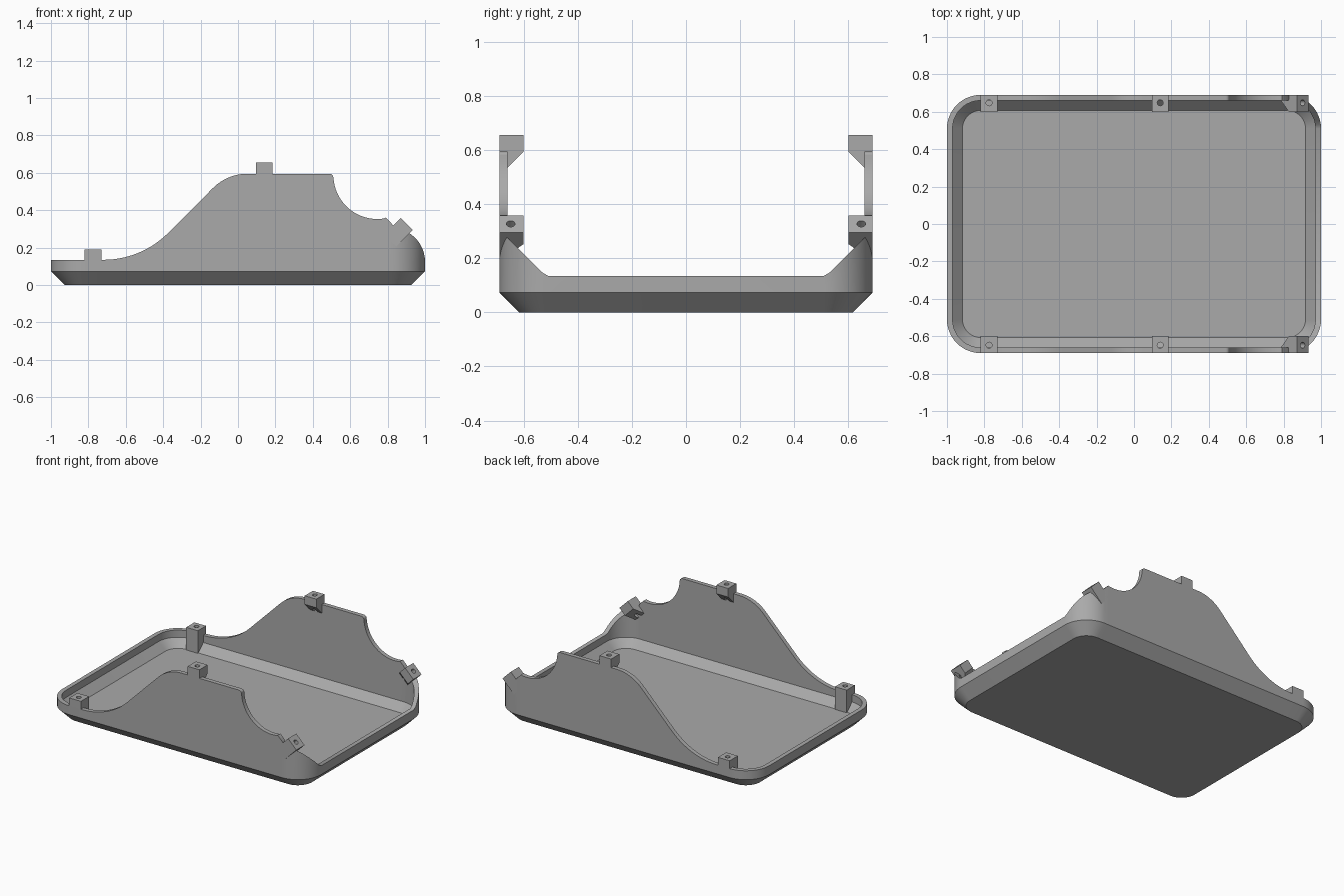
import bpy, bmesh, math
from mathutils import Matrix, Vector

if "Cube" in bpy.data.objects:
    bpy.data.objects.remove(bpy.data.objects["Cube"])

HX, HY, R = 1.0, 0.69, 0.18      # half length, half width, corner radius
RIM, WALL, CHAMFER = 0.135, 0.03, 0.073

grey = bpy.data.materials.new("plain grey")
grey.diffuse_color = (0.4, 0.4, 0.4, 1)
grey.use_nodes = True
grey.node_tree.nodes["Principled BSDF"].inputs["Base Color"].default_value = grey.diffuse_color


def arc(cx, cz, r, a0, a1, n):
    return [(cx + r * math.cos(math.radians(a0 + (a1 - a0) * i / n)),
             cz + r * math.sin(math.radians(a0 + (a1 - a0) * i / n))) for i in range(n + 1)]


def new_object(name, bm):
    bmesh.ops.recalc_face_normals(bm, faces=bm.faces)
    mesh = bpy.data.meshes.new(name)
    bm.to_mesh(mesh)
    bm.free()
    mesh.materials.append(grey)
    ob = bpy.data.objects.new(name, mesh)
    bpy.context.collection.objects.link(ob)
    return ob


def smooth(ob):
    bpy.ops.object.select_all(action='DESELECT')
    ob.select_set(True)
    bpy.context.view_layer.objects.active = ob
    bpy.ops.object.shade_smooth_by_angle(angle=math.radians(30))


# Side wall top edge: low rim, S-curve, flat crest, scooped cut-out, notch
top_edge = [(-0.82, RIM)]
top_edge += arc(-0.72, RIM + 0.49, 0.49, -90, -45, 14)
top_edge += arc(0.05, 0.595 - 0.26, 0.26, 135, 90, 12)
top_edge += arc(0.49, 0.575, 0.02, 90, 0, 4)
top_edge += arc(0.745, 0.588, 0.235, 181, 279, 22)
top_edge += [(0.79, 0.36), (0.82, 0.33)]


def ring(inset, z=None):
    """Rounded rectangle loop; z=None follows the wall's top edge."""
    pts = []
    r, cx, cy = R - inset, HX - R, HY - R

    def corner(sx, sy, a0):
        for i in range(1, 12):
            a = math.radians(a0 + 90 * i / 12)
            x, y = sx * cx + r * math.cos(a), sy * cy + r * math.sin(a)
            h = RIM
            if sx > 0:  # sloped shoulder down to the low end rim
                h = min(0.30, RIM + max(0, abs(y) - 0.52))
            pts.append((x, y, h))

    pts += [(x, -cy - r, h) for x, h in top_edge]
    corner(1, -1, -90)
    pts += [(cx + r, -cy, RIM), (cx + r, cy, RIM)]
    corner(1, 1, 0)
    pts += [(x, cy + r, h) for x, h in reversed(top_edge)]
    corner(-1, 1, 90)
    pts += [(-cx - r, cy, RIM), (-cx - r, -cy, RIM)]
    corner(-1, -1, 180)
    return [(x, y, h if z is None else z) for x, y, h in pts]


# Tray shell: chamfered base, outer wall, rim, inner wall, floor
bm = bmesh.new()
loops = [[bm.verts.new(p) for p in ring(i, z)] for i, z in (
    (CHAMFER, 0), (0, CHAMFER), (0, None), (WALL, None), (WALL, 0.085), (0.083, 0.032))]
n = len(loops[0])
for a, b in zip(loops, loops[1:]):
    for i in range(n):
        j = (i + 1) % n
        bm.faces.new((a[i], a[j], b[j], b[i]))
bm.faces.new(loops[0])
bm.faces.new(loops[-1])
smooth(new_object("tray_shell", bm))


def tab(name, x, z, tilt, side, post=False):
    """Screw tab with an undercut inner face and a screw hole."""
    if post:
        prof = [(0.69, 0), (0.60, 0), (0.60, -0.16), (0.675, -0.10), (0.69, -0.10)]
    else:
        prof = [(0.69, 0), (0.60, 0), (0.60, -0.06), (0.665, -0.125), (0.69, -0.125)]
    place = Matrix.Translation((x, 0, z)) @ Matrix.Rotation(math.radians(tilt), 4, 'Y')
    bm = bmesh.new()
    ends = [[bm.verts.new(place @ Vector((dx, side * y, h))) for y, h in prof]
            for dx in (-0.045, 0.045)]
    for e in ends:
        bm.faces.new(e)
    for i in range(5):
        j = (i + 1) % 5
        bm.faces.new((ends[0][i], ends[0][j], ends[1][j], ends[1][i]))
    ob = new_object(name, bm)

    # Screw hole
    depth = 0.10 if post else 0.30
    bm = bmesh.new()
    bmesh.ops.create_cone(bm, cap_ends=True, segments=20, radius1=0.016, radius2=0.016, depth=depth,
                          matrix=place @ Matrix.Translation((0, side * 0.648, 0.02 - depth / 2)))
    cutter = new_object("hole_cutter", bm)
    cutter.hide_render = True
    mod = ob.modifiers.new("hole", 'BOOLEAN')
    mod.operation, mod.object, mod.solver = 'DIFFERENCE', cutter, 'EXACT'
    bpy.context.view_layer.objects.active = ob
    bpy.ops.object.modifier_apply(modifier="hole")
    bpy.data.objects.remove(cutter)
    smooth(ob)


# Three tabs on each side wall
for side, label in ((-1, "front"), (1, "back")):
    tab(label + "_low_tab", -0.775, 0.19, 0, side, post=True)
    tab(label + "_crest_tab", 0.14, 0.655, 0, side)
    tab(label + "_tilted_tab", 0.902, 0.327, 45, side)
